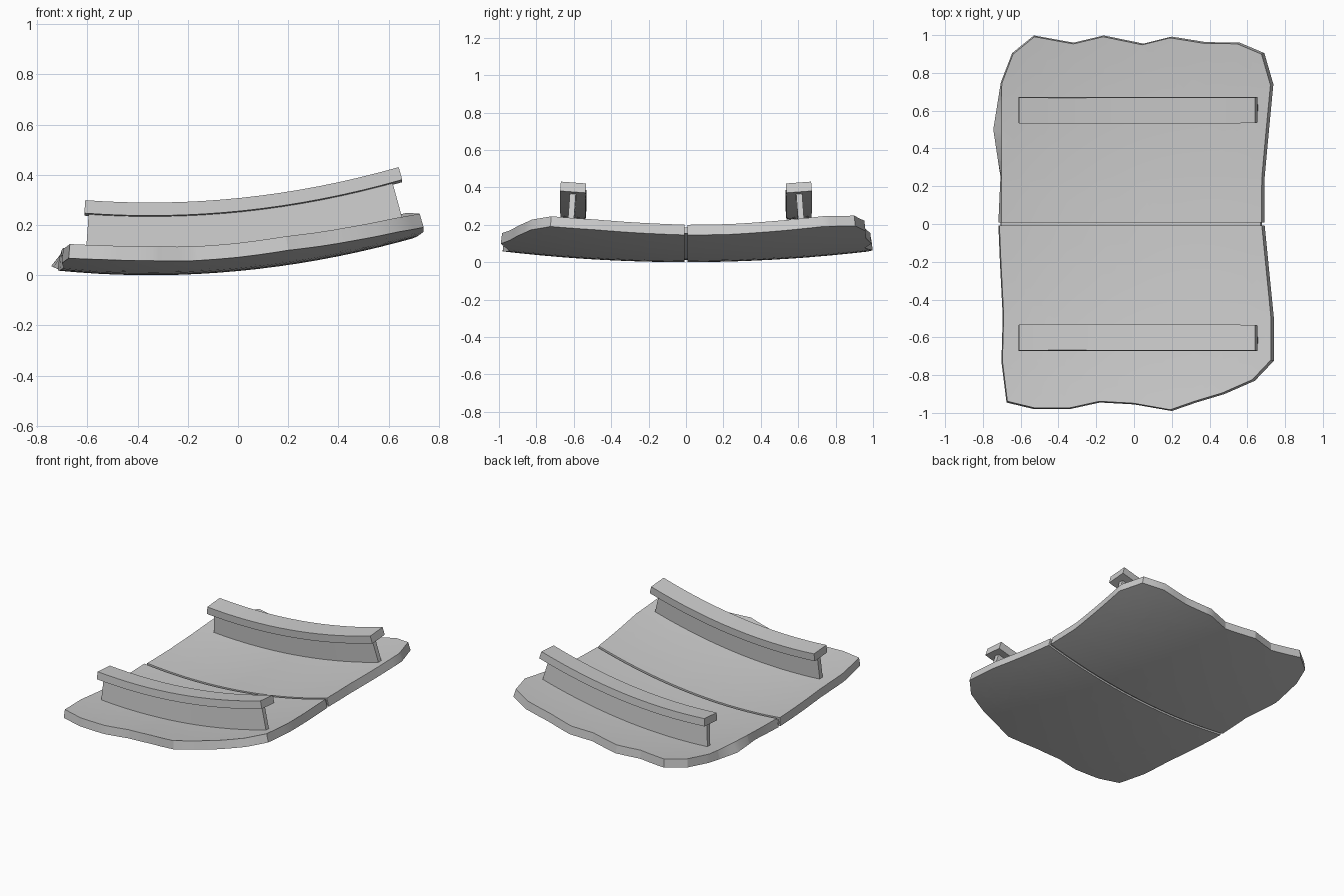
import bpy, bmesh
from mathutils import Vector

if "Cube" in bpy.data.objects:
    bpy.data.objects.remove(bpy.data.objects["Cube"])

THICK = 0.057
GAP = 0.009


# Doubly curved hull surface, offset by h along its normal
def surf(x, y, h=0.0):
    z = 0.134 * (x + 0.35) ** 2 + 0.06 * y * y
    n = Vector((-0.268 * (x + 0.35), -0.12 * y, 1)).normalized()
    return Vector((x, y, z)) + n * h


def finish(bm, name):
    bmesh.ops.recalc_face_normals(bm, faces=bm.faces[:])
    me = bpy.data.meshes.new(name)
    bm.to_mesh(me)
    bm.free()
    ob = bpy.data.objects.new(name, me)
    bpy.context.collection.objects.link(ob)
    bpy.ops.object.select_all(action='DESELECT')
    bpy.context.view_layer.objects.active = ob
    ob.select_set(True)
    bpy.ops.object.shade_smooth_by_angle(angle=0.4)
    return ob


# Curved slab cut from a flat outline, between heights h0 and h1
def slab(name, outline, h0, h1, chip=None):
    bm = bmesh.new()
    face = bm.faces.new([bm.verts.new((x, y, 0)) for x, y in outline])
    bmesh.ops.triangulate(bm, faces=[face])
    for i in range(-9, 10):
        for co, no in (((i * 0.08, 0, 0), (1, 0, 0)), ((0, i * 0.11 + 0.003, 0), (0, 1, 0))):
            bmesh.ops.bisect_plane(bm, geom=bm.verts[:] + bm.edges[:] + bm.faces[:],
                                   dist=1e-5, plane_co=co, plane_no=no)
    low = bm.verts[:]
    ext = bmesh.ops.extrude_face_region(bm, geom=bm.faces[:], use_keep_orig=True)
    top = [g for g in ext['geom'] if isinstance(g, bmesh.types.BMVert)]
    for v in low:
        v.co = surf(v.co.x, v.co.y, h0)
    for v in top:
        x, y = v.co.x, v.co.y
        if chip:
            x = max(x, chip)
        v.co = surf(x, y, h1)
    return finish(bm, name)


# Curved bar of rectangular section following the hull
def bar(name, x0, x1, yc, half, h0, h1, n=16):
    bm = bmesh.new()
    prev = None
    base = surf(0, yc).z - surf(0, 0).z
    ny = Vector((0, -0.12 * yc, 1)).normalized()
    side = Vector((0, ny.z, -ny.y))
    for i in range(n + 1):
        x = x0 + (x1 - x0) * i / n
        ring = [bm.verts.new(surf(x, yc, h) + side * s * half)
                for h, s in ((h0, -1), (h0, 1), (h1, 1), (h1, -1))]
        if prev:
            for k in range(4):
                j = (k + 1) % 4
                bm.faces.new((prev[k], prev[j], ring[j], ring[k]))
        else:
            bm.faces.new(ring)
        prev = ring
    bm.faces.new(prev)
    return finish(bm, name)


# Torn hull panels, one on each side of the seam
front = [(-.718, -GAP), (-.71, -.2), (-.695, -.49), (-.702, -.73), (-.675, -.945),
         (-.53, -.98), (-.34, -.98), (-.18, -.945), (0, -.955), (.2, -.99), (.33, -.945),
         (.48, -.9), (.64, -.83), (.74, -.725), (.74, -.49), (.715, -.24), (.692, -GAP)]
back = [(.69, GAP), (.692, .25), (.715, .5), (.738, .74), (.69, .905), (.56, .96),
        (.38, .963), (.2, .992), (.05, .955), (-.16, .998), (-.32, .96), (-.53, .998),
        (-.645, .905), (-.705, .75), (-.745, .5), (-.707, .25), (-.718, GAP)]
slab("front_panel", front, 0, THICK)
slab("back_panel", back, 0, THICK, chip=-.708)

# Recessed strip joining the panels
slab("seam_strip", [(-.708, -.015), (.682, -.015), (.682, .015), (-.708, .015)],
     0.012, THICK - 0.012)

# Two T-section ribs
for tag, s in (("front", -1), ("back", 1)):
    bar(tag + "_rib_web", -.61, .672, s * .62, .016, .04, .215)
    bar(tag + "_rib_flange", -.628, .712, s * .62, .068, .21, .262)
